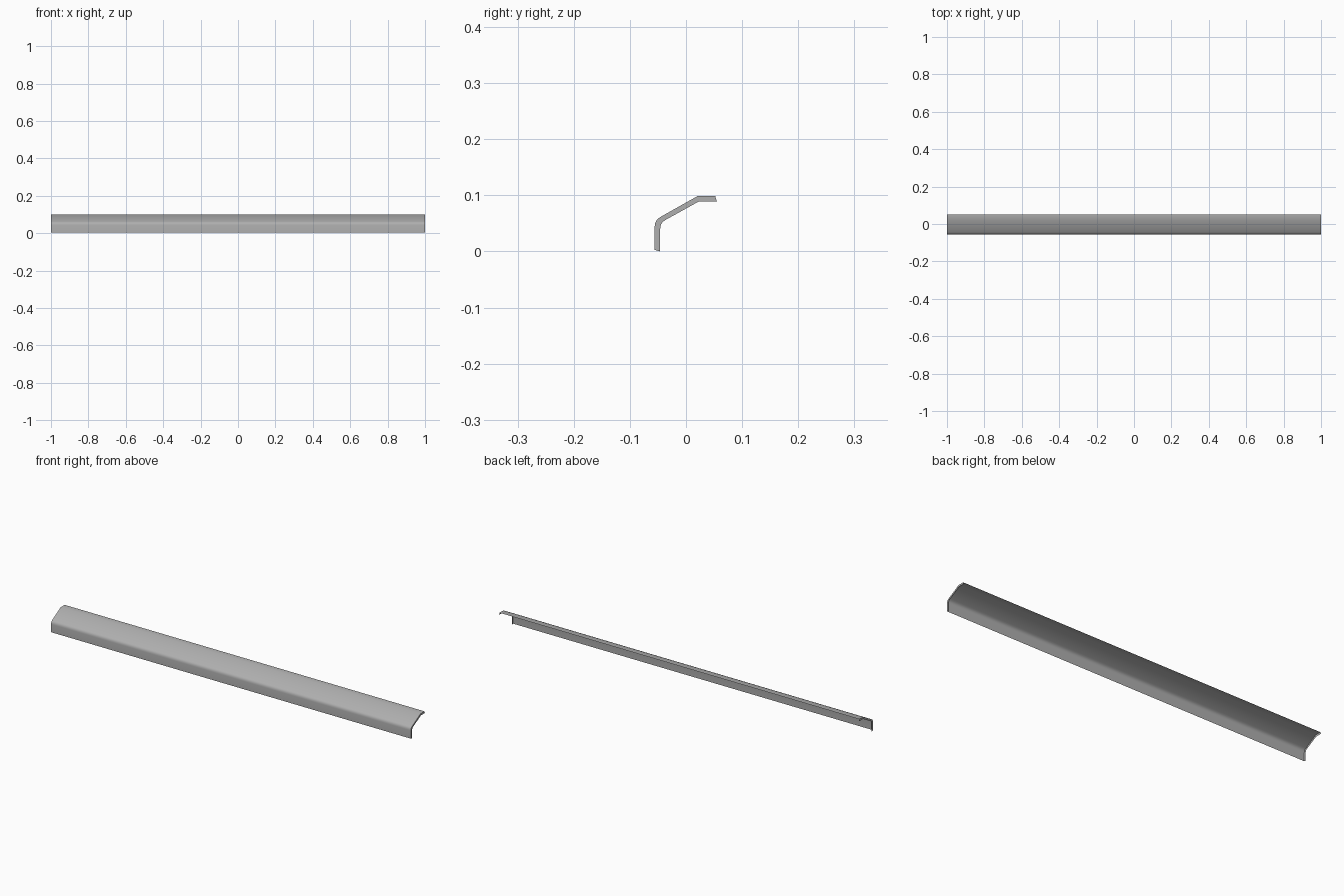
import bpy, math

if "Cube" in bpy.data.objects:
    bpy.data.objects.remove(bpy.data.objects["Cube"])

# Cross-section in (y, z): outer sheet line and the inner edge of the end flanges
BEND = 4


def bend(a, corner, b):
    # rounded corner as a quadratic arc
    pts = []
    for i in range(BEND + 1):
        t = i / BEND
        pts.append(tuple((1-t)**2*p + 2*t*(1-t)*c + t*t*q for p, c, q in zip(a, corner, b)))
    return pts


inner = [(-0.046, 0.0)] + bend((-0.046, 0.040), (-0.046, 0.051), (-0.037, 0.056)) \
    + [(0.0235, 0.0895), (0.055, 0.0895)]
outer = [(-0.056, 0.003)] + bend((-0.056, 0.043), (-0.056, 0.057), (-0.043, 0.063)) \
    + [(0.021, 0.099), (0.052, 0.099)]


def strip(name, rows):
    # surface lofted through rows of 3D points
    n = len(rows[0])
    verts = [p for row in rows for p in row]
    faces = [(r*n + i, r*n + i + 1, (r+1)*n + i + 1, (r+1)*n + i)
             for r in range(len(rows) - 1) for i in range(n - 1)]
    faces = [f[::-1] for f in faces]
    mesh = bpy.data.meshes.new(name)
    mesh.from_pydata(verts, [], faces)
    obj = bpy.data.objects.new(name, mesh)
    bpy.context.collection.objects.link(obj)
    bpy.context.view_layer.objects.active = obj
    obj.select_set(True)
    bpy.ops.object.shade_smooth_by_angle(angle=math.radians(40))
    obj.select_set(False)
    return obj


def row(profile, x):
    return [(x, y, z) for y, z in profile]


# Long bent sheet with a flange turned inwards at each end
panel = strip("bent_trim_panel", [row(inner, -1), row(outer, -1), row(outer, 1), row(inner, 1)])

# Dark grey finish
grey = bpy.data.materials.new("dark_grey")
grey.diffuse_color = (0.43, 0.43, 0.43, 1)
grey.use_nodes = True
grey.node_tree.nodes["Principled BSDF"].inputs["Base Color"].default_value = grey.diffuse_color
panel.data.materials.append(grey)
